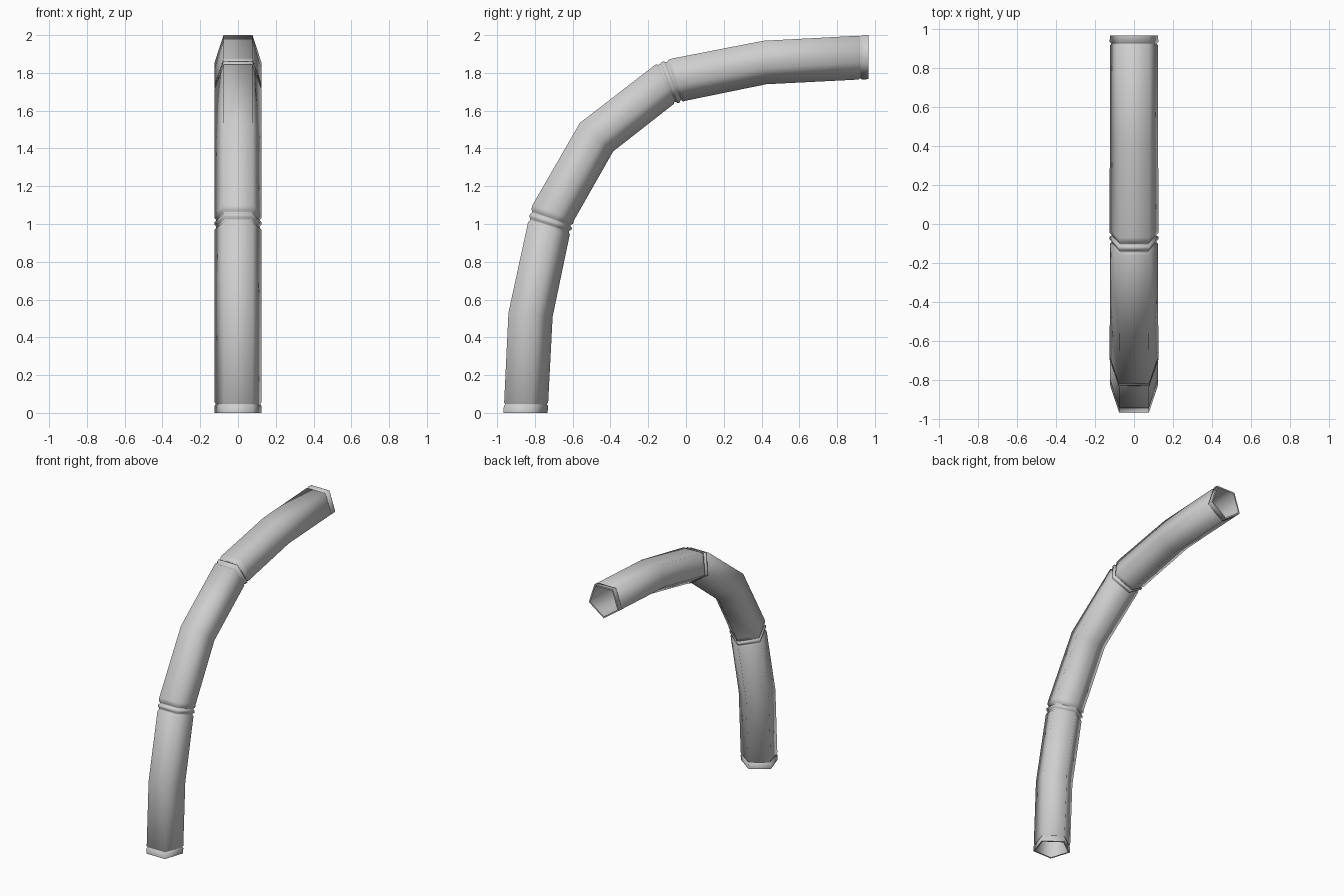
import bpy, bmesh, math
from mathutils import Vector

cube = bpy.data.objects.get("Cube")
if cube:
    bpy.data.objects.remove(cube, do_unlink=True)

RADIUS = 0.13
WALL = 0.012
SIDES = 5

# Each station is (outer y, outer z, inner y, inner z) of one cross-section
start = (-0.966, 0.0, -0.733, 0.0)
start_collar = (-0.963, 0.05, -0.730, 0.05)
lower_bend = (-0.940, 0.53, -0.706, 0.51)
band_a = ((-0.836, 1.01, -0.615, 0.945), (-0.811, 1.10, -0.595, 1.02))
middle_bend = (-0.562, 1.535, -0.385, 1.385)
band_b = ((-0.160, 1.845, -0.065, 1.635), (-0.070, 1.875, 0.0, 1.655))
upper_bend = (0.41, 1.97, 0.425, 1.74)
end_collar = (0.92, 1.997, 0.92, 1.765)
end = (0.965, 2.0, 0.965, 1.767)

# Relief profiles: (fraction along the part, radial offset)
BAND = [(0, 0), (.1, -.008), (.22, -.008), (.32, .002), (.48, .002),
        (.55, -.008), (.65, -.008), (.75, .002), (1, .002)]
COLLAR = [(0, 0), (.75, .001), (.85, -.005), (1, -.005), (1.1, 0)]


def section(station, offset=0.0):
    """Pentagon with a flat outer side and a corner on the inside of the bend."""
    oy, oz, iy, iz = station
    outer, inner = Vector((0, oy, oz)), Vector((0, iy, iz))
    depth = (inner - outer).length
    across = (inner - outer).normalized()
    c = math.cos(math.pi / SIDES)
    centre = outer.lerp(inner, c / (1 + c))
    scale = 1 + offset / RADIUS
    ring = []
    for i in range(SIDES):
        a = 2 * math.pi * i / SIDES
        ring.append(centre + scale * (across * math.cos(a) * depth / (1 + c)
                                      + Vector((RADIUS * math.sin(a), 0, 0))))
    return ring


def relief(a, b, profile):
    """Cross-sections of a ribbed part running from station a to b."""
    return [section([p + (q - p) * t for p, q in zip(a, b)], off)
            for t, off in profile]


# Outer shell with collars and ribbed joints
shell = relief(start, start_collar, COLLAR)
shell.append(section(lower_bend))
shell += relief(*band_a, BAND)
shell.append(section(middle_bend))
shell += relief(*band_b, BAND)
shell.append(section(upper_bend))
shell += reversed(relief(end, end_collar, COLLAR))

# Inner lining, from the far end back to the base
stations = [start, lower_bend, *band_a, middle_bend, *band_b, upper_bend, end]
lining = [section(s, -WALL) for s in reversed(stations)]

# Closed loft: shell, end rim, lining, base rim
bm = bmesh.new()
loops = [[bm.verts.new(p) for p in ring] for ring in shell + lining]
for a, b in zip(loops, loops[1:] + loops[:1]):
    for i in range(SIDES):
        j = (i + 1) % SIDES
        bm.faces.new((a[i], a[j], b[j], b[i]))
bmesh.ops.recalc_face_normals(bm, faces=bm.faces)
mesh = bpy.data.meshes.new("curved_pipe")
bm.to_mesh(mesh)
bm.free()

pipe = bpy.data.objects.new("curved_pipe", mesh)
bpy.context.collection.objects.link(pipe)

# Plain grey
grey = bpy.data.materials.new("light_grey")
grey.use_nodes = True
colour = (0.62, 0.62, 0.62, 1)
grey.diffuse_color = colour
grey.node_tree.nodes["Principled BSDF"].inputs["Base Color"].default_value = colour
mesh.materials.append(grey)

# Smooth sides, sharp rims
bpy.ops.object.select_all(action='DESELECT')
pipe.select_set(True)
bpy.context.view_layer.objects.active = pipe
bpy.ops.object.shade_smooth_by_angle(angle=math.radians(80))
